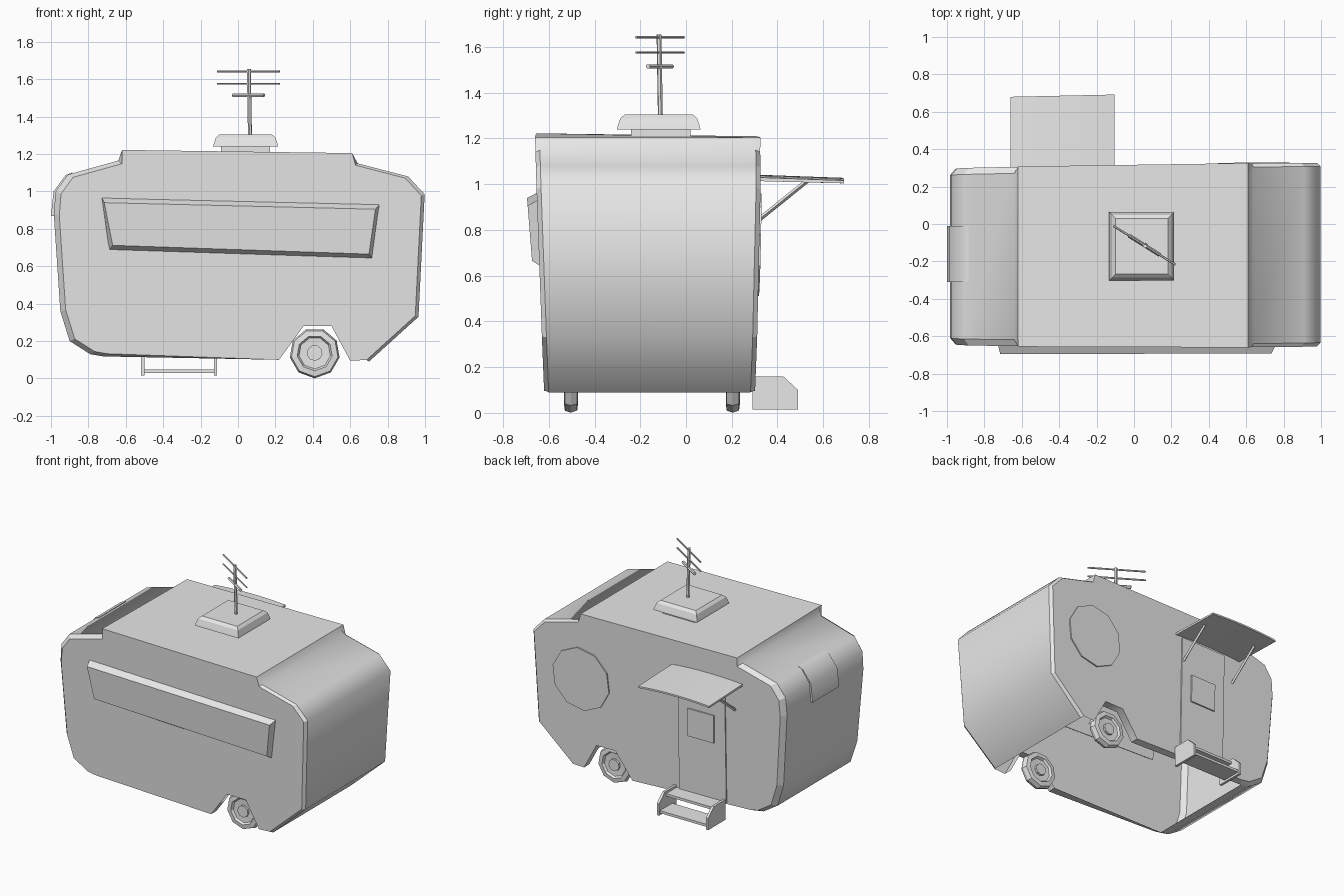
import bpy, bmesh, math
from mathutils import Vector

cube = bpy.data.objects.get("Cube")
if cube:
    bpy.data.objects.remove(cube, do_unlink=True)

grey = bpy.data.materials.new("light_grey")
grey.use_nodes = True
grey.diffuse_color = (0.8, 0.8, 0.8, 1)
grey.node_tree.nodes["Principled BSDF"].inputs["Base Color"].default_value = (0.8, 0.8, 0.8, 1)


def finish(name, bm, smooth=None):
    bmesh.ops.recalc_face_normals(bm, faces=bm.faces)
    mesh = bpy.data.meshes.new(name)
    bm.to_mesh(mesh)
    bm.free()
    mesh.materials.append(grey)
    obj = bpy.data.objects.new(name, mesh)
    bpy.context.collection.objects.link(obj)
    if smooth:
        bpy.ops.object.select_all(action='DESELECT')
        obj.select_set(True)
        bpy.context.view_layer.objects.active = obj
        bpy.ops.object.shade_smooth_by_angle(angle=math.radians(smooth))
    return obj


def loft_mesh(rings):
    """Skin a list of equal-sized rings and cap both ends."""
    bm = bmesh.new()
    loops = [[bm.verts.new(p) for p in ring] for ring in rings]
    n = len(loops[0])
    for a, b in zip(loops, loops[1:]):
        for i in range(n):
            j = (i + 1) % n
            bm.faces.new((a[i], a[j], b[j], b[i]))
    bm.faces.new(loops[0])
    bm.faces.new(loops[-1])
    return bm


def loft(name, rings, smooth=None):
    return finish(name, loft_mesh(rings), smooth)


def rect(x0, x1, y0, y1, z):
    return [(x0, y0, z), (x1, y0, z), (x1, y1, z), (x0, y1, z)]


def box(name, x0, x1, y0, y1, z0, z1):
    return loft(name, [rect(x0, x1, y0, y1, z0), rect(x0, x1, y0, y1, z1)])


def rod(name, start, end, radius, sides=6):
    a, b = Vector(start), Vector(end)
    q = (b - a).to_track_quat('Z', 'Y')
    ring = [q @ Vector((radius * math.cos(t), radius * math.sin(t), 0))
            for t in (math.tau * i / sides for i in range(sides))]
    return loft(name, [[a + p for p in ring], [b + p for p in ring]])


# Leaning side walls of the body
def front_y(x, z):
    return -0.618 - 0.036 * (z - 0.1) - 0.004 * x


def back_y(x, z):
    return 0.292 + 0.022 * (z - 0.1) + 0.015 * x


# Body shell: side profile with raised roof and wheel arches
profile = [(-0.62, 1.222), (0.61, 1.205), (0.64, 1.15), (0.91, 1.08), (0.998, 0.985),
           (0.965, 0.33), (0.70, 0.09), (0.60, 0.095), (0.50, 0.28), (0.35, 0.28),
           (0.22, 0.10), (-0.72, 0.118), (-0.79, 0.13), (-0.90, 0.20), (-0.95, 0.36),
           (-0.985, 0.88), (-0.975, 1.0), (-0.91, 1.09), (-0.64, 1.165)]


def chamfered(x, z):
    """Pull the end rims inwards where they meet the side walls."""
    if abs(x) < 0.63:
        return x, z
    k = 0.97 if x < 0 else 0.982
    return x * k, 0.6 + (z - 0.6) * k


def depth(x):
    """Chamfer depth at the ends, lip depth at the wheel arches."""
    return 0.035 if x < 0 else 0.06 if x < 0.63 else 0.02


rim = [chamfered(x, z) for x, z in profile]
bm = loft_mesh([[(x, front_y(x, z), z) for x, z in rim],
                [(x, front_y(x, z) + depth(x), z) for x, z in profile],
                [(x, back_y(x, z) - depth(x), z - (0.012 if z > 1.21 else 0)) for x, z in profile],
                [(x, back_y(x, z), z - (0.012 if z > 1.21 else 0)) for x, z in rim]])
# The shell is open underneath, keeping only the arch lips
open_faces = []
for f in bm.faces:
    xs, ys, zs = zip(*(v.co for v in f.verts))
    if min(xs) > -0.73 and max(zs) < 0.29 and (max(zs) < 0.13 or max(ys) - min(ys) > 0.5):
        open_faces.append(f)
bmesh.ops.delete(bm, geom=open_faces, context='FACES')
body = finish("caravan_body", bm, 55)
for p in body.data.polygons:
    if abs(p.normal.y) > 0.3:
        p.use_smooth = False

# Long front window, tapered outwards
base = [(-0.73, 0.97), (0.76, 0.935), (0.72, 0.638), (-0.69, 0.684)]
pane = [(-0.715, 0.94), (0.735, 0.905), (0.70, 0.665), (-0.67, 0.712)]
loft("front_window", [[(x, front_y(x, z) + 0.01, z) for x, z in base],
                      [(x, -0.62 - 0.08 * z, z) for x, z in pane]])


# Plates lying on the back wall
def back_plate(name, outline, thick):
    loft(name, [[(x, back_y(x, z) + d, z) for x, z in outline] for d in (-0.005, thick)])


back_plate("round_window", [(0.61 + 0.225 * math.cos(math.tau * i / 10 + 0.2),
                             0.735 + 0.225 * math.sin(math.tau * i / 10 + 0.2))
                            for i in range(10)], 0.009)
back_plate("door", [(-0.525, 0.14), (-0.155, 0.14), (-0.155, 1.01), (-0.525, 1.01)], 0.008)
back_plate("door_window", [(-0.44, 0.55), (-0.235, 0.55), (-0.235, 0.75), (-0.44, 0.75)], 0.018)

# End window hugging the rounded upper corner
hatch = [(-0.885, 1.102), (-0.922, 1.087), (-0.986, 1.0), (-1.0, 0.87), (-0.95, 0.87), (-0.90, 1.05)]
loft("end_window", [[(x, y, z) for x, z in hatch] for y in (-0.31, -0.01)], 55)

# Awning: thin arched sheet over the door, with two struts
rings = []
for i in range(9):
    t = i / 8
    x = -0.66 + 0.555 * t
    rise = 0.012 * (1 - (2 * t - 1) ** 2)
    rings.append([(x, 0.30, 1.014 + rise), (x, 0.68 + 0.012 * t, 1.004 + rise),
                  (x, 0.68 + 0.012 * t, 1.016 + rise), (x, 0.30, 1.03 + rise)])
loft("awning", rings, 32)
for x in (-0.60, -0.17):
    rod("awning_strut", (x, 0.30, 0.83), (x, 0.53, 1.015), 0.01, 4)

# Entry steps
cheek = [(0.29, 0.015), (0.49, 0.015), (0.49, 0.10), (0.425, 0.16), (0.29, 0.16)]
for x in (-0.51, -0.12):
    loft("step_side", [[(x + d, y, z) for y, z in cheek] for d in (-0.009, 0.009)])
box("upper_tread", -0.51, -0.12, 0.29, 0.41, 0.125, 0.143)
box("lower_tread", -0.51, -0.12, 0.34, 0.48, 0.03, 0.048)

# Wheels: faceted tyre with recessed rim and hub
half = [(-0.030, 0.042), (-0.014, 0.042), (-0.016, 0.085), (-0.031, 0.095), (-0.027, 0.126)]
section = half + [(0, 0.135)] + [(-d, r) for d, r in reversed(half)]
for y in (-0.503, 0.205):
    loft("wheel", [[(0.41 + r * math.sin(math.tau * i / 9), y + d,
                     0.136 - r * math.cos(math.tau * i / 9)) for i in range(9)]
                   for d, r in section])

# Roof vent with bevelled cap
box("vent_base", -0.09, 0.17, -0.24, 0.02, 1.18, 1.245)
loft("vent_cap", [rect(-0.133 + s, 0.215 - s, -0.302 + s, 0.064 - s, z)
                  for s, z in ((0, 1.24), (0.003, 1.252), (0.015, 1.288), (0.034, 1.305))])

# Aerial
rod("aerial_mast", (0.064, -0.112, 1.29), (0.058, -0.118, 1.655), 0.011)
for name, z, reach, radius in (("upper_bar", 1.642, 1, 0.006), ("middle_bar", 1.576, 1, 0.006),
                               ("lower_bar", 1.515, 0.5, 0.011)):
    arm = Vector((0.166, -0.104, 0)) * reach
    centre = Vector((0.056, -0.114, z))
    rod("aerial_" + name, centre - arm, centre + arm, radius)
